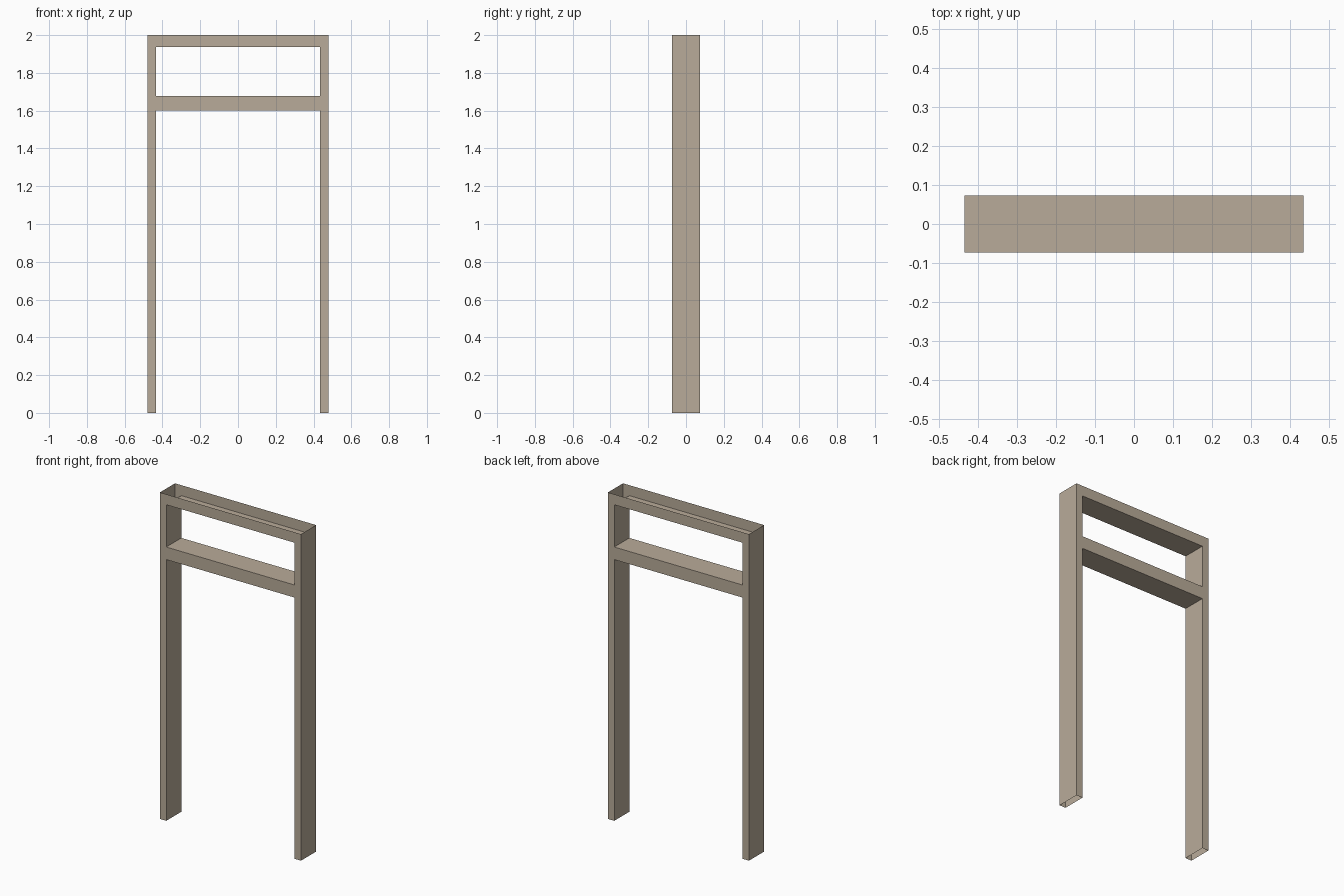
import bpy

if "Cube" in bpy.data.objects:
    bpy.data.objects.remove(bpy.data.objects["Cube"])

# Overall sizes: outer half width, opening half width, half depth
XO, XI, Y = 0.478, 0.435, 0.073
# Levels: transom bottom, transom top, head bottom, frame top
Z1, Z2, Z3, ZT = 1.60, 1.677, 1.936, 2.0

paint = bpy.data.materials.new("warm beige")
paint.diffuse_color = (0.485, 0.41, 0.32, 1)
paint.use_nodes = True
paint.node_tree.nodes["Principled BSDF"].inputs["Base Color"].default_value = paint.diffuse_color


def sheet(name, quads):
    """Object made of separate flat quads, sharing corner points."""
    verts, faces = [], []
    for quad in quads:
        face = []
        for p in quad:
            if p not in verts:
                verts.append(p)
            face.append(verts.index(p))
        faces.append(face)
    mesh = bpy.data.meshes.new(name)
    mesh.from_pydata(verts, [], faces)
    mesh.materials.append(paint)
    ob = bpy.data.objects.new(name, mesh)
    bpy.context.collection.objects.link(ob)
    return ob


def upright(x, z0, z1, facing):
    """Quad across the depth at x, facing +x or -x."""
    q = [(x, -Y, z0), (x, Y, z0), (x, Y, z1), (x, -Y, z1)]
    return q if facing > 0 else q[::-1]


def level(z, facing):
    """Quad across the opening at height z, facing up or down."""
    q = [(-XI, -Y, z), (XI, -Y, z), (XI, Y, z), (-XI, Y, z)]
    return q if facing > 0 else q[::-1]


# Front and back casings: grid of cells with the two openings left out
xs = [-XO, -XI, XI, XO]
zs = [0, Z1, Z2, Z3, ZT]
for name, s in (("front_casing", -1), ("back_casing", 1)):
    quads = []
    for i in range(3):
        for k in range(4):
            if i == 1 and k in (0, 2):
                continue
            q = [(xs[i], s * Y, zs[k]), (xs[i + 1], s * Y, zs[k]),
                 (xs[i + 1], s * Y, zs[k + 1]), (xs[i], s * Y, zs[k + 1])]
            quads.append(q if s < 0 else q[::-1])
    sheet(name, quads)

# Outer sides and inner jamb linings (hollow, open at top and bottom)
for side, s in (("left", -1), ("right", 1)):
    sheet(side + "_outer_side", [upright(s * XO, 0, ZT, s)])
    sheet(side + "_jamb_lining", [upright(s * XI, 0, Z1, -s),
                                  upright(s * XI, Z2, Z3, -s)])

# Transom bar between door opening and upper light
sheet("transom", [level(Z1, -1), level(Z2, 1)])

# Soffit of the open-topped head
sheet("head_soffit", [level(Z3, -1)])
